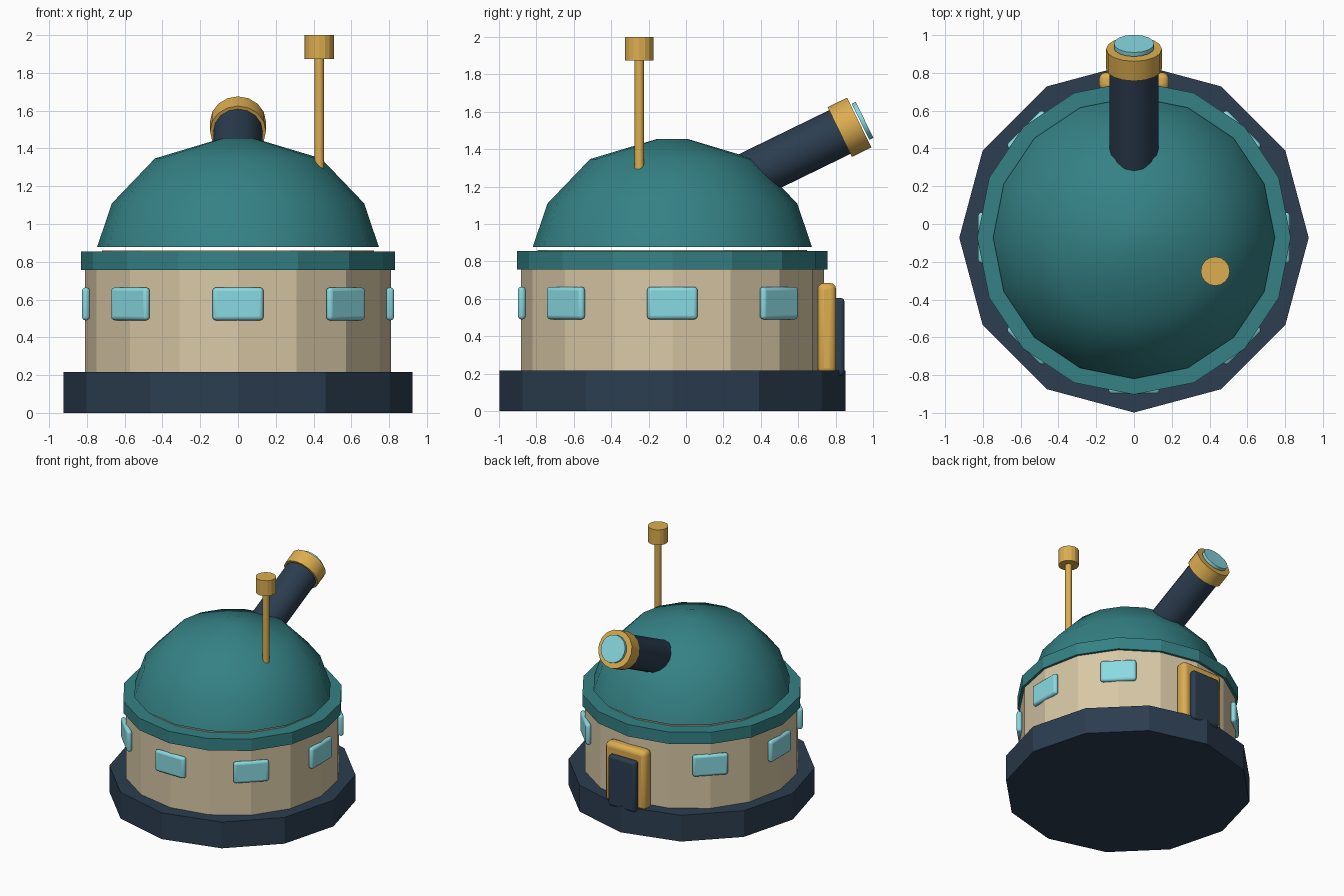
import bpy, bmesh, math
from mathutils import Vector

if "Cube" in bpy.data.objects:
    bpy.data.objects.remove(bpy.data.objects["Cube"])

CY = -0.073  # building axis in y


def material(name, rgb):
    m = bpy.data.materials.new(name)
    m.diffuse_color = (*rgb, 1)
    m.use_nodes = True
    m.node_tree.nodes["Principled BSDF"].inputs["Base Color"].default_value = m.diffuse_color
    return m


NAVY = material("navy", (0.025, 0.047, 0.08))
TAN = material("tan", (0.69, 0.58, 0.38))
TEAL = material("teal", (0.035, 0.22, 0.235))
GOLD = material("gold", (0.72, 0.42, 0.08))
GLASS = material("glass", (0.25, 0.70, 0.76))


def finish(name, bm, mat, loc=(0, 0, 0), rot=(0, 0, 0), bevel=0, smooth=None):
    bmesh.ops.recalc_face_normals(bm, faces=bm.faces)
    me = bpy.data.meshes.new(name)
    bm.to_mesh(me)
    bm.free()
    me.materials.append(mat)
    ob = bpy.data.objects.new(name, me)
    ob.location, ob.rotation_euler = loc, rot
    bpy.context.collection.objects.link(ob)
    if bevel:
        mod = ob.modifiers.new("bevel", "BEVEL")
        mod.width, mod.segments, mod.limit_method = bevel, 3, "ANGLE"
    if smooth:
        bpy.ops.object.select_all(action="DESELECT")
        ob.select_set(True)
        bpy.context.view_layer.objects.active = ob
        bpy.ops.object.shade_smooth_by_angle(angle=math.radians(smooth))
    return ob


def lathe(name, profile, sides, mat, **kw):
    """Closed solid of revolution from (radius, z) points."""
    bm = bmesh.new()
    rings = []
    for r, z in profile:
        angles = [2 * math.pi * i / sides for i in range(sides)]
        rings.append([bm.verts.new((r * math.sin(a), -r * math.cos(a), z)) for a in angles])
    for a, b in zip(rings, rings[1:]):
        for i in range(sides):
            j = (i + 1) % sides
            bm.faces.new((a[i], a[j], b[j], b[i]))
    bm.faces.new(rings[0][::-1])
    bm.faces.new(rings[-1])
    return finish(name, bm, mat, **kw)


def box(name, size, mat, **kw):
    bm = bmesh.new()
    bmesh.ops.create_cube(bm, size=1)
    bmesh.ops.scale(bm, vec=size, verts=bm.verts)
    return finish(name, bm, mat, **kw)


axis = (0, CY, 0)

# Building: plinth, wall drum, cornice ring, dome
lathe("plinth", [(0.925, 0), (0.925, 0.217)], 12, NAVY, loc=axis)
lathe("wall_drum", [(0.81, 0.2), (0.81, 0.77), (0.72, 0.78), (0.72, 0.861)], 16, TAN, loc=axis)
lathe("cornice_ring", [(0.83, 0.757), (0.83, 0.855)], 16, TEAL, loc=axis)
lathe("dome", [(0.746, 0.878), (0.668, 1.109), (0.44, 1.347), (0.08, 1.455)],
      16, TEAL, loc=axis, smooth=50)

# Seven windows around the wall, the back slot is left for the door
for k in range(-3, 4):
    a = k * math.pi / 4
    box(f"window_{k + 4}", (0.27, 0.042, 0.175), GLASS,
        loc=(0.805 * math.sin(a), CY - 0.805 * math.cos(a), 0.577),
        rot=(0, 0, a), bevel=0.02, smooth=40)

# Door with frame
box("door_frame", (0.37, 0.10, 0.49), GOLD, loc=(0, 0.753, 0.44), bevel=0.035, smooth=40)
box("door", (0.25, 0.06, 0.415), NAVY, loc=(0, 0.817, 0.397), bevel=0.02, smooth=40)

# Telescope: parts share one tilted axis, centred on the collar
tilt = math.radians(26)
tele = dict(loc=(0, 0.874, 1.517), rot=(tilt - math.pi / 2, 0, 0))
lathe("telescope_tube", [(0.13, -0.75), (0.13, 0)], 16, NAVY, smooth=40, **tele)
lathe("telescope_collar", [(0.148, -0.058), (0.148, 0.058)], 16, GOLD, smooth=40, **tele)
lathe("telescope_lens", [(0.107, 0.066), (0.107, 0.09)], 16, GLASS, smooth=40, **tele)

# Antenna
mast = (0.43, -0.25, 0)
lathe("antenna_rod", [(0.026, 1.22), (0.026, 1.9)], 12, GOLD, loc=mast, smooth=40)
lathe("antenna_cap", [(0.077, 1.873), (0.077, 2.0)], 16, GOLD, loc=mast)
